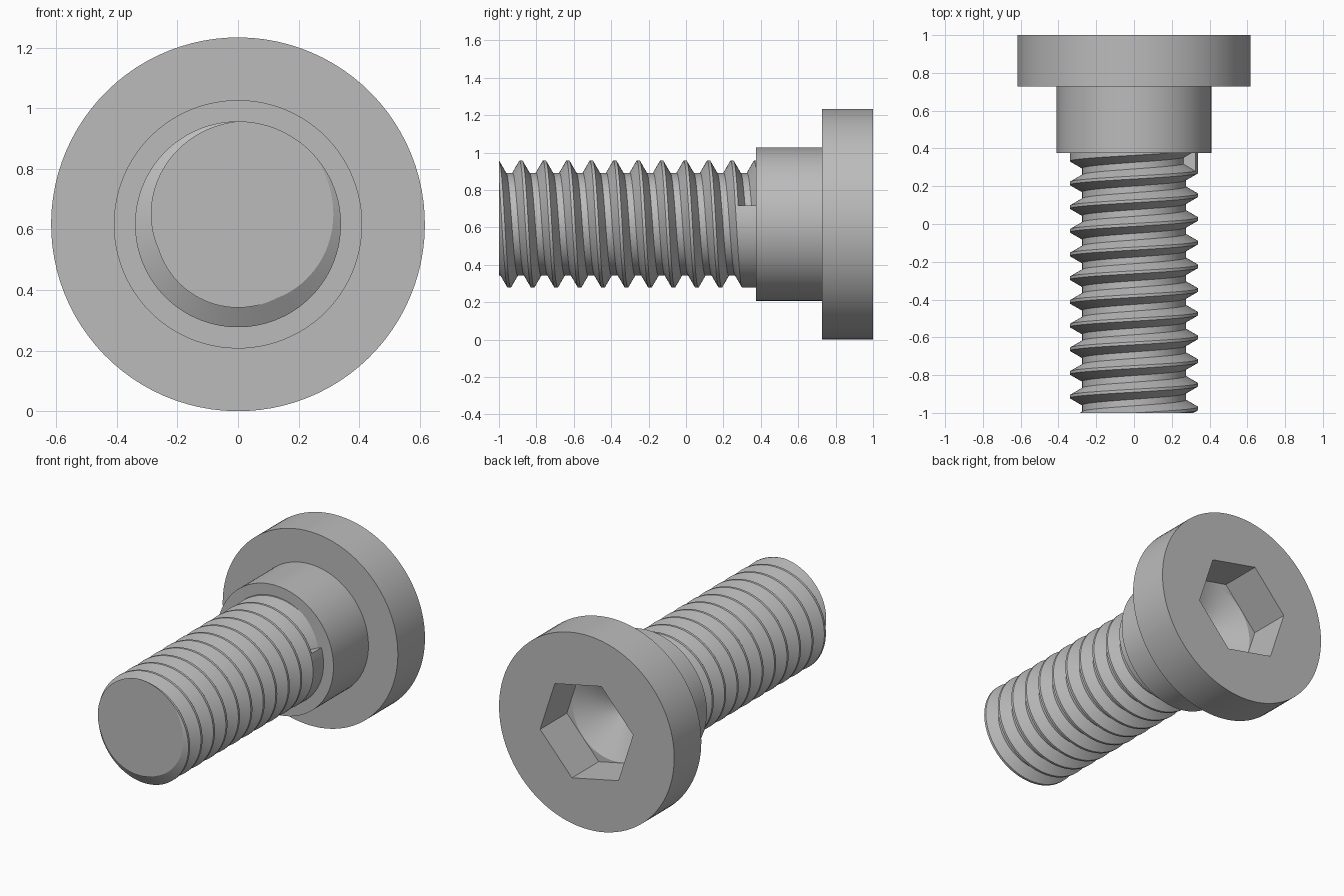
import bpy, bmesh, math

if "Cube" in bpy.data.objects:
    bpy.data.objects.remove(bpy.data.objects["Cube"])

CZ = 0.617                       # height of the bolt axis
steel = bpy.data.materials.new("grey_steel")
steel.diffuse_color = (0.5, 0.5, 0.5, 1)
steel.use_nodes = True
steel.node_tree.nodes["Principled BSDF"].inputs["Base Color"].default_value = steel.diffuse_color


def finish(bm, name):
    bmesh.ops.remove_doubles(bm, verts=bm.verts[:], dist=1e-5)
    bmesh.ops.recalc_face_normals(bm, faces=bm.faces[:])
    mesh = bpy.data.meshes.new(name)
    bm.to_mesh(mesh)
    bm.free()
    mesh.materials.append(steel)
    mesh.shade_smooth()
    mesh.set_sharp_from_angle(angle=math.radians(28))
    ob = bpy.data.objects.new(name, mesh)
    bpy.context.collection.objects.link(ob)


# Head and shoulder with a hexagonal socket: rings along the axis
N = 96
HEX_R = 0.335
APOTHEM = HEX_R * math.cos(math.pi / 6)


def hexagon(a):
    return APOTHEM / math.cos(a % (math.pi / 3) - math.pi / 6)


def circle(r):
    return lambda a: r


bm = bmesh.new()
rings = []
for y, radius in [(0.375, circle(0.41)), (0.727, circle(0.41)),
                  (0.727, circle(0.617)), (1.0, circle(0.617)),
                  (1.0, hexagon), (0.73, hexagon),
                  (0.73, circle(APOTHEM - 0.004)), (0.57, circle(0.004))]:
    ring = []
    for i in range(N):
        a = 2 * math.pi * i / N
        b = a + math.radians(48)
        r = radius(a)
        ring.append(bm.verts.new((r * math.cos(b), y, CZ + r * math.sin(b))))
    rings.append(ring)
for lo, hi in zip(rings, rings[1:]):
    for i in range(N):
        j = (i + 1) % N
        bm.faces.new((lo[i], lo[j], hi[j], hi[i]))
bm.faces.new(rings[0])
bm.faces.new(rings[-1])
finish(bm, "head_and_shoulder")

# Threaded shank: helical groove that stops abruptly below the shoulder
MAJOR, MINOR, PITCH = 0.34, 0.275, 0.1254
START, Y0, Y1 = -0.857, -1.0, 0.38
CREST, ROOT = 0.0625, 0.3615     # profile break points as parts of a pitch
LAST = 9                         # groove number where the cut ends
COLS = 96


def shank_radius(y, turn):
    u = (y - START) / PITCH - turn
    n = math.floor(u + 1e-7)
    f = min(u - n, 1 - (u - n))
    if n >= LAST or f <= CREST:
        return MAJOR
    return MAJOR - (MAJOR - MINOR) * min(1, (f - CREST) / (ROOT - CREST))


bm = bmesh.new()
columns = []
for c in range(COLS + 1):
    turn = c / COLS
    th = math.radians(73) + 2 * math.pi * turn
    col = []
    for n in range(-4, 13):
        for f in (CREST, ROOT, 1 - ROOT, 1 - CREST):
            y = min(max(START + PITCH * (n + turn + f), Y0), Y1)
            r = shank_radius(y, turn)
            col.append(bm.verts.new((r * math.sin(th), y, CZ + r * math.cos(th))))
    columns.append(col)
for a, b in zip(columns, columns[1:]):
    for j in range(len(a) - 1):
        bm.faces.new((a[j], a[j + 1], b[j + 1], b[j]))
# wall at the end of the groove
a, b = columns[-1], columns[0]
for j in range(len(a) - 5):
    bm.faces.new((a[j], a[j + 1], b[j + 5], b[j + 4]))
# flat tip
bm.faces.new([col[0] for col in columns[:-1]])
finish(bm, "threaded_shank")
